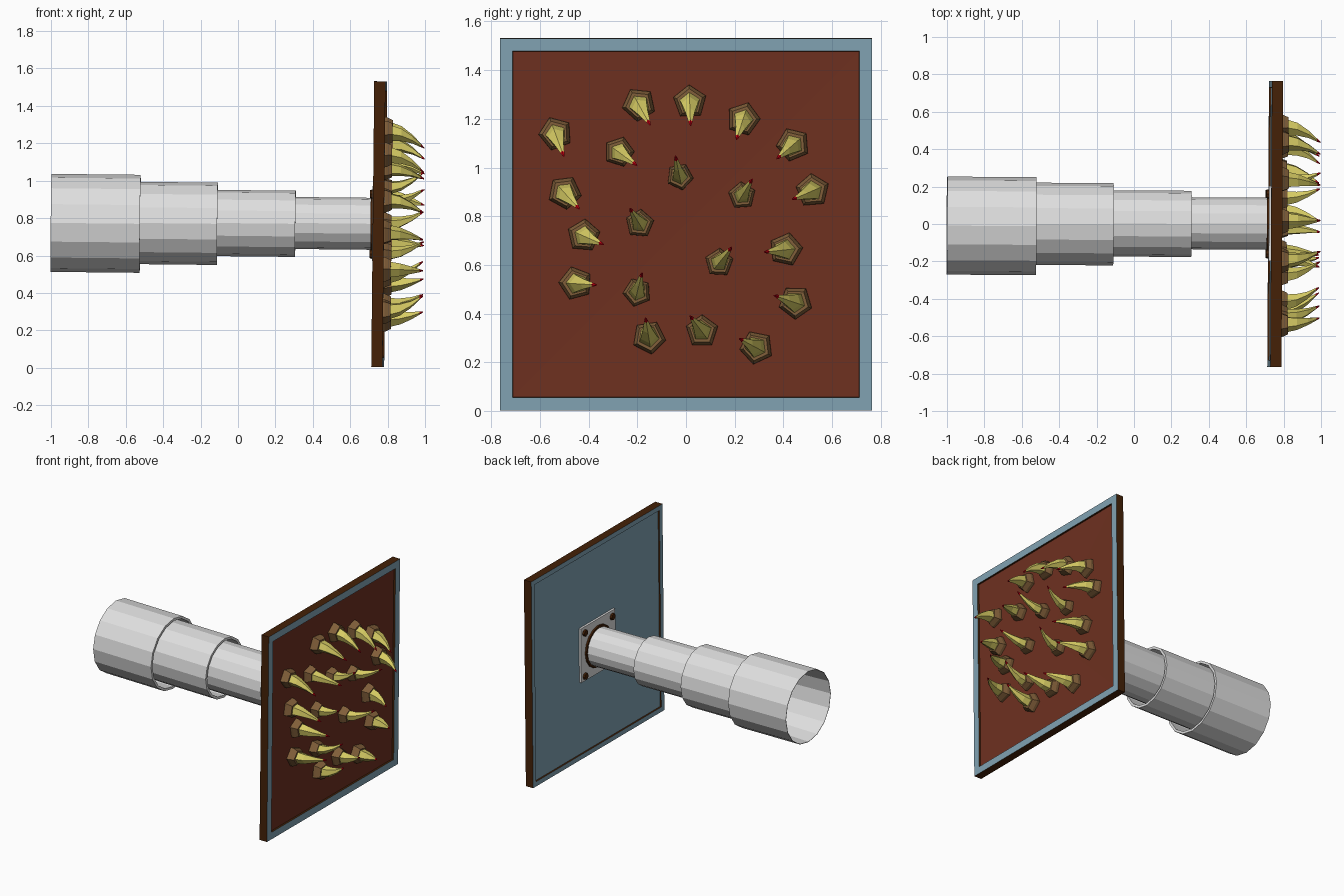
import bpy, bmesh, math
from mathutils import Matrix, Vector

if "Cube" in bpy.data.objects:
    bpy.data.objects.remove(bpy.data.objects["Cube"])


def material(name, r, g, b):
    m = bpy.data.materials.new(name)
    m.diffuse_color = (*[(c / 255) ** 2.2 for c in (r, g, b)], 1)
    m.use_nodes = True
    m.node_tree.nodes["Principled BSDF"].inputs["Base Color"].default_value = m.diffuse_color
    return m


STEEL = material("light steel", 222, 222, 222)
BLUE = material("blue grey", 128, 161, 178)
PANEL = material("red brown", 110, 52, 37)
EDGE = material("dark brown", 70, 38, 16)
SOCKET = material("socket brown", 128, 95, 60)
BONE = material("yellow bone", 214, 203, 100)
BLOOD = material("tip red", 190, 5, 25)

CZ = 0.7675                      # height of the central axis
TILT = Matrix.Rotation(-0.006, 4, 'Z') @ Matrix.Rotation(0.0105, 4, 'Y')
PLATE = Matrix.Translation((0.755, 0, CZ)) @ TILT   # local +x faces outward


def finish(name, bm, mats, matrix):
    bmesh.ops.recalc_face_normals(bm, faces=bm.faces)
    me = bpy.data.meshes.new(name)
    bm.to_mesh(me)
    bm.free()
    for m in mats:
        me.materials.append(m)
    ob = bpy.data.objects.new(name, me)
    ob.matrix_world = matrix
    bpy.context.collection.objects.link(ob)
    return ob


def lathe(name, profile, sides, mat, matrix):
    """Closed (x, radius) profile turned around the x axis."""
    bm = bmesh.new()
    rings = [[bm.verts.new((x, r * math.sin(2 * math.pi * i / sides),
                            r * math.cos(2 * math.pi * i / sides)))
              for i in range(sides)] for x, r in profile]
    for a, b in zip(rings, rings[1:] + rings[:1]):
        for i in range(sides):
            j = (i + 1) % sides
            bm.faces.new((a[i], a[j], b[j], b[i]))
    return finish(name, bm, [mat], matrix)


def loft(bm, sections, sides, mat_ids):
    """Rings from (height, radius, sideways offset), capped at both ends."""
    rings = [[bm.verts.new((h, r * math.sin(2 * math.pi * i / sides),
                            off - r * math.cos(2 * math.pi * i / sides)))
              for i in range(sides)] for h, r, off in sections]
    for a, b, mi in zip(rings, rings[1:], mat_ids):
        for i in range(sides):
            j = (i + 1) % sides
            bm.faces.new((a[i], a[j], b[j], b[i])).material_index = mi
    bm.faces.new(rings[0]).material_index = mat_ids[0]
    bm.faces.new(rings[-1]).material_index = mat_ids[-1]


# Telescoping tube sections: start, end, radius, centre y
for n, (x0, x1, r, cy) in enumerate([(-1, -0.523, 0.262, -0.01), (-0.59, -0.11, 0.22, 0),
                                     (-0.18, 0.307, 0.177, 0.002), (0.24, 0.722, 0.139, 0.003)]):
    h = (x1 - x0) / 2
    lathe(f"tube_section_{n + 1}", [(-h, r), (h, r), (h, r - 0.018), (-h, r - 0.003)], 16, STEEL,
          Matrix.Translation(((x0 + x1) / 2, cy, 0.772)) @ TILT)

# Square slab with framed front panel and recessed back
bm = bmesh.new()
bmesh.ops.create_cube(bm, size=1)
bmesh.ops.scale(bm, vec=(0.06, 1.528, 1.528), verts=bm.verts)
bm.normal_update()
front = max(bm.faces, key=lambda f: f.calc_center_median().x)
back = min(bm.faces, key=lambda f: f.calc_center_median().x)
front.material_index = back.material_index = 1
for face, width, depth, mi in ((front, 0.074, -0.012, 2), (back, 0.05, -0.01, 1)):
    bmesh.ops.inset_region(bm, faces=[face], thickness=width)
    ring = bmesh.ops.inset_region(bm, faces=[face], thickness=0.003, depth=depth)
    for f in ring["faces"]:
        f.material_index = 0
    face.material_index = mi
poked = bmesh.ops.poke(bm, faces=[front])
for v in poked["verts"]:
    v.co.x -= 0.008
finish("spiked_plate", bm, [EDGE, BLUE, PANEL], PLATE)

# Mounting flange, collar and bolts on the back
bm = bmesh.new()
bmesh.ops.create_cube(bm, size=1)
bmesh.ops.scale(bm, vec=(0.018, 0.4, 0.4), verts=bm.verts)
finish("mounting_flange", bm, [STEEL], PLATE @ Matrix.Translation((-0.027, 0.003, 0.004)))
lathe("flange_collar", [(-0.046, 0.136), (-0.046, 0.152), (-0.03, 0.156), (-0.03, 0.136)], 16, EDGE,
      PLATE @ Matrix.Translation((0, 0.003, 0.004)))
bm = bmesh.new()
for sy in (-1, 1):
    for sz in (-1, 1):
        bmesh.ops.create_cone(bm, cap_ends=True, segments=8, radius1=0.027, radius2=0.022, depth=0.02,
                              matrix=Matrix.Translation((-0.04, sy * 0.16, sz * 0.16))
                              @ Matrix.Rotation(-math.pi / 2, 4, 'Y'))
finish("flange_bolts", bm, [EDGE], PLATE)

# Curved spikes in five-sided sockets: base y, base z, lean y, lean z, size
SPIKES = [
    (-.535, 1.14, .033, -.086, 1), (-.193, 1.26, .045, -.078, 1), (.016, 1.27, .004, -.09, 1),
    (.235, 1.20, -.025, -.078, 1), (.44, 1.095, -.062, -.053, 1), (-.275, 1.065, .07, -.05, .9),
    (-.025, .963, -.016, .082, .8), (.23, .885, .041, .066, .82), (.52, .906, -.078, -.033, 1),
    (-.498, .898, .058, -.062, 1), (-.19, .77, -.037, .062, .85), (-.42, .721, .078, -.033, .98),
    (-.453, .525, .082, -.004, 1), (-.2, .488, .02, .078, .85), (.136, .61, .05, .062, .85),
    (.41, .664, -.082, -.008, 1), (.45, .447, -.082, .029, 1), (.29, .262, -.066, .037, 1),
    (.066, .328, -.045, .062, .97), (-.152, .303, -.012, .078, 1)]
for n, (y, z, dy, dz, s) in enumerate(SPIKES):
    lean = math.hypot(dy, dz)
    place = (PLATE @ Matrix.Translation((0.03, y, z - CZ))
             @ Matrix.Rotation(math.atan2(-dy, dz), 4, 'X'))
    bm = bmesh.new()
    loft(bm, [(-0.025, 0.071 * s, 0), (0.005, 0.07 * s, 0), (0.037, 0.055 * s, 0)], 5, [0, 0])
    finish(f"socket_{n + 1}", bm, [SOCKET], place)
    bm = bmesh.new()
    loft(bm, [(0.02, 0.046 * s, 0), (0.085, 0.036 * s, lean * 0.15), (0.145, 0.021 * s, lean * 0.5),
              (0.19, 0.009, lean * 0.9), (0.208, 0.003, lean * 1.05)], 5, [0, 0, 0, 1])
    finish(f"spike_{n + 1}", bm, [BONE, BLOOD], place)
